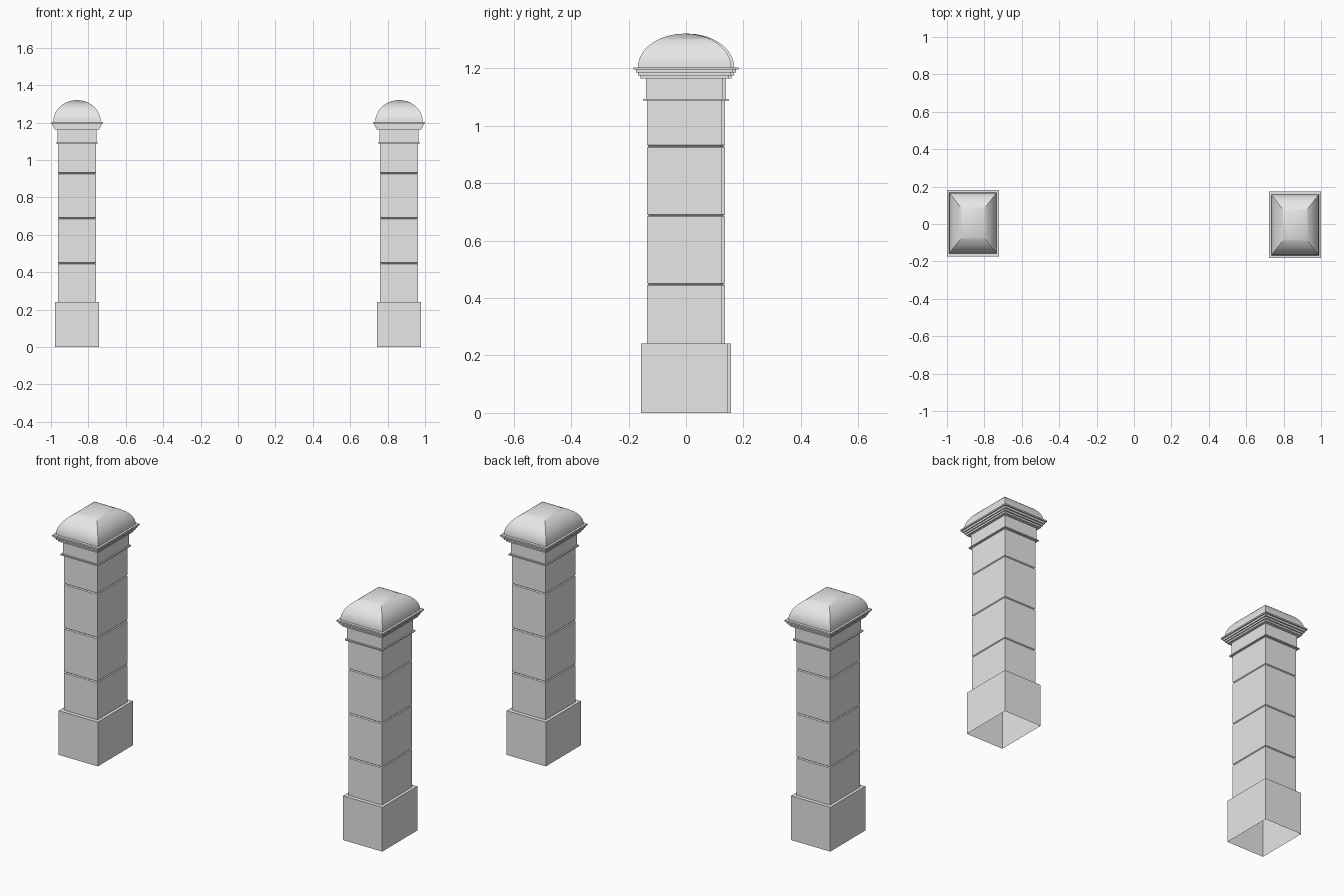
import bpy, bmesh, math

if "Cube" in bpy.data.objects:
    bpy.data.objects.remove(bpy.data.objects["Cube"])

RATIO = 1.28  # depth of every course relative to its width

stone = bpy.data.materials.new("pale grey stone")
stone.diffuse_color = (0.8, 0.8, 0.8, 1)
stone.use_nodes = True
stone.node_tree.nodes["Principled BSDF"].inputs["Base Color"].default_value = stone.diffuse_color


def loft(name, cx, cy, profile, tip=None, smooth=False):
    """Rectangular shell through (half width, z) rings, optionally closed to a tip."""
    bm = bmesh.new()
    rings = []
    for hx, z in profile:
        hy = hx * RATIO
        rings.append([bm.verts.new((sx * hx, sy * hy, z))
                      for sx, sy in ((-1, -1), (1, -1), (1, 1), (-1, 1))])
    for a, b in zip(rings, rings[1:]):
        for i in range(4):
            j = (i + 1) % 4
            bm.faces.new((a[i], a[j], b[j], b[i]))
    if tip is not None:
        top = bm.verts.new((0, 0, tip))
        for i in range(4):
            bm.faces.new((rings[-1][i], rings[-1][(i + 1) % 4], top))
    me = bpy.data.meshes.new(name)
    bm.to_mesh(me)
    bm.free()
    me.materials.append(stone)
    ob = bpy.data.objects.new(name, me)
    ob.location = (cx, cy, 0)
    bpy.context.collection.objects.link(ob)
    if smooth:
        bpy.context.view_layer.objects.active = ob
        ob.select_set(True)
        bpy.ops.object.shade_smooth_by_angle(angle=math.radians(30))
        ob.select_set(False)


def pillar(side, cx, cy):
    # plinth, open underneath
    loft(side + "_plinth", cx, cy, [(0.118, 0), (0.118, 0.241), (0.1015, 0.241)])
    # shaft with V-cut joints between the blocks
    shaft = [(0.1015, 0.241)]
    for z in (0.447, 0.687, 0.928):
        shaft += [(0.1015, z - 0.004), (0.0975, z), (0.1015, z + 0.004)]
    shaft.append((0.1015, 1.087))
    loft(side + "_shaft", cx, cy, shaft)
    # thin band and neck
    loft(side + "_band", cx, cy, [(0.1015, 1.087), (0.1125, 1.087),
                                  (0.1125, 1.093), (0.105, 1.093)])
    loft(side + "_neck", cx, cy, [(0.105, 1.093), (0.105, 1.164)])
    # stepped cornice
    loft(side + "_cornice", cx, cy, [
        (0.105, 1.164), (0.120, 1.164), (0.120, 1.174), (0.126, 1.174),
        (0.126, 1.184), (0.132, 1.184), (0.132, 1.195), (0.139, 1.195),
        (0.139, 1.203), (0.127, 1.203)])
    # vaulted dome, elliptical on each side
    n = 16
    dome = [(0.127 * math.cos(t), 1.203 + 0.117 * math.sin(t))
            for t in (i * math.pi / 2 / n for i in range(n))]
    loft(side + "_dome", cx, cy, dome, tip=1.32, smooth=True)


pillar("left", -0.861, 0.005)
pillar("right", 0.861, -0.005)
